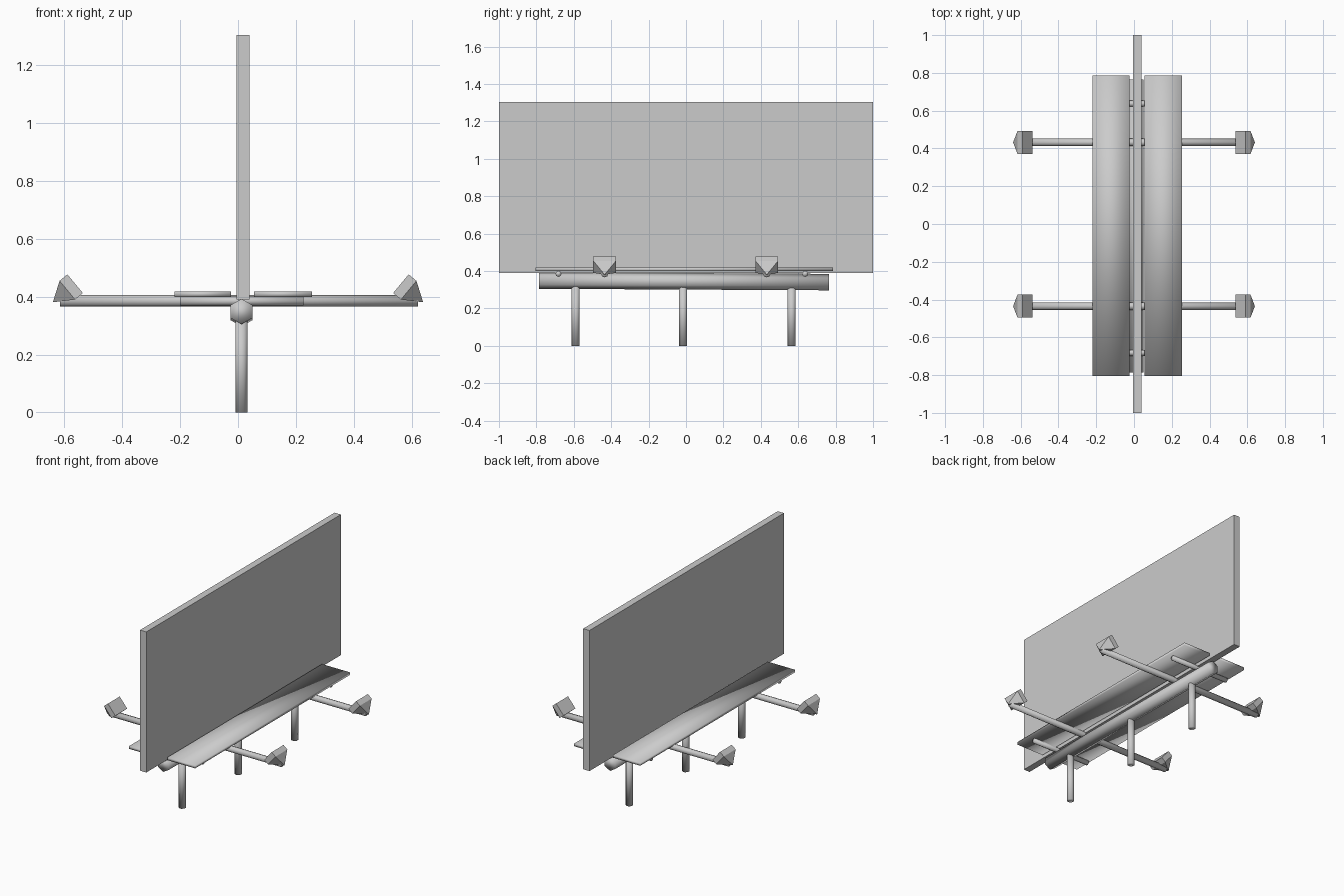
import bpy, bmesh, math
from mathutils import Vector, Matrix

cube = bpy.data.objects.get("Cube")
if cube:
    bpy.data.objects.remove(cube, do_unlink=True)

# Single grey paint
grey = bpy.data.materials.new("grey_metal")
grey.use_nodes = True
GREY = (0.6, 0.6, 0.6, 1)
grey.diffuse_color = GREY
grey.node_tree.nodes["Principled BSDF"].inputs["Base Color"].default_value = GREY


def finish(name, bm, smooth):
    bmesh.ops.recalc_face_normals(bm, faces=bm.faces)
    for f in bm.faces:
        f.smooth = smooth
    mesh = bpy.data.meshes.new(name)
    bm.to_mesh(mesh)
    bm.free()
    mesh.materials.append(grey)
    obj = bpy.data.objects.new(name, mesh)
    bpy.context.collection.objects.link(obj)
    return obj


def box(name, lo, hi, smooth=False):
    lo, hi = Vector(lo), Vector(hi)
    bm = bmesh.new()
    bmesh.ops.create_cube(bm, size=1, matrix=Matrix.Translation((lo + hi) / 2) @ Matrix.Diagonal((*(hi - lo), 1)))
    return finish(name, bm, smooth)


def rod(name, start, end, radius, sides, turn=0):
    start, end = Vector(start), Vector(end)
    axis = end - start
    bm = bmesh.new()
    place = (Matrix.Translation((start + end) / 2) @ axis.to_track_quat("Z", "Y").to_matrix().to_4x4()
             @ Matrix.Rotation(turn, 4, "Z"))
    bmesh.ops.create_cone(bm, cap_ends=True, segments=sides, radius1=radius, radius2=radius,
                          depth=axis.length, matrix=place)
    return finish(name, bm, True)


def lamp(name, side, y):
    # Square hood with a pointed back, its mouth tilted up at the panel
    mouth = Vector((side * 0.563, y, 0.445))
    back = Vector((side * 0.77, 0, -0.64))
    up = Vector((side * 0.64, 0, 0.77))
    across = Vector((0, 1, 0))
    bm = bmesh.new()
    rings = []
    for depth in (0, 0.035):
        rings.append([bm.verts.new(mouth + back * depth + up * u * 0.042 + across * v * 0.061)
                      for u, v in ((-1, -1), (-1, 1), (1, 1), (1, -1))])
    tip = bm.verts.new(mouth + back * 0.1)
    bm.faces.new(rings[0])
    for i in range(4):
        j = (i + 1) % 4
        bm.faces.new((rings[0][i], rings[0][j], rings[1][j], rings[1][i]))
        bm.faces.new((rings[1][i], rings[1][j], tip))
    return finish(name, bm, False)


# Display panel
box("panel", (-0.005, -1, 0.39), (0.04, 1, 1.305))

# Walkways on both sides
box("right_walkway", (-0.22, -0.805, 0.4), (-0.025, 0.785, 0.418), True)
box("left_walkway", (0.055, -0.805, 0.4), (0.255, 0.785, 0.418), True)

# Main beam and posts
rod("main_beam", (0.012, -0.785, 0.349), (0.012, 0.765, 0.341), 0.044, 6)
for label, y in (("front", -0.59), ("middle", -0.015), ("back", 0.565)):
    rod(label + "_post", (0.012, y, 0), (0.012, y, 0.33), 0.023, 8, math.pi / 8)

# Short walkway supports and long lamp arms
for label, y, arm_y in (("front", -0.682, -0.435), ("back", 0.637, 0.432)):
    rod(label + "_support", (-0.2, y, 0.385), (0.227, y, 0.385), 0.016, 8)
    rod(label + "_lamp_arm", (-0.615, arm_y, 0.386), (0.622, arm_y, 0.386), 0.02, 8)
    for side_name, side in (("left", 1), ("right", -1)):
        lamp(label + "_" + side_name + "_lamp", side, arm_y)
